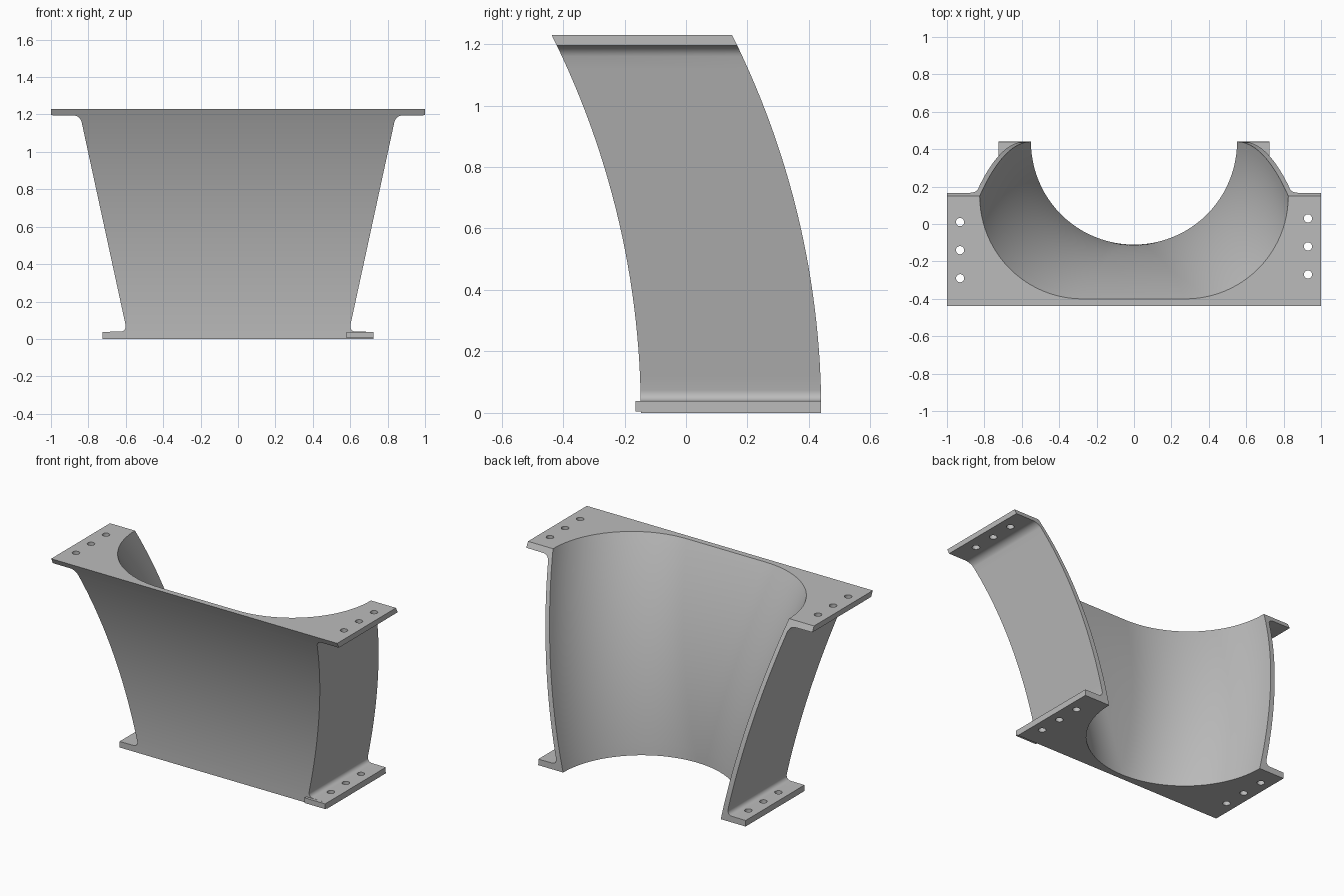
import bpy, bmesh, math
from mathutils import Matrix

cube = bpy.data.objects.get("Cube")
if cube:
    bpy.data.objects.remove(cube)

H, BEND, RI = 1.23, 2.75, 0.55      # height, bend radius, channel corner radius
TOP, BASE, FILLET = 1.196, 0.038, 0.035
ARC = 24

metal = bpy.data.materials.new("grey_metal")
metal.use_nodes = True
grey = (0.5, 0.5, 0.5, 1)
metal.diffuse_color = grey
metal.node_tree.nodes["Principled BSDF"].inputs["Base Color"].default_value = grey


def finish(bm, name):
    bmesh.ops.recalc_face_normals(bm, faces=bm.faces)
    mesh = bpy.data.meshes.new(name)
    bm.to_mesh(mesh)
    bm.free()
    mesh.materials.append(metal)
    ob = bpy.data.objects.new(name, mesh)
    bpy.context.collection.objects.link(ob)
    return ob


def wall(z):
    return 0.585 + 0.2165 * z


def lean(z):
    return BEND - math.sqrt(BEND ** 2 - z ** 2)


def section(z, w):
    """Flat-fronted outline with a round-cornered channel open to the back."""
    front, back = -0.147 - lean(z), 0.44 - lean(z)
    flat = 0.001 + 0.274 * z / H
    pts = [(w, back), (w, front), (-w, front), (-w, back)]
    for side in (-1, 1):
        for i in range(ARC + 1):
            a = math.pi / 2 * i / ARC
            if side < 0:
                pts.append((-flat - RI * math.cos(a), back - RI * math.sin(a)))
            else:
                pts.append((flat + RI * math.sin(a), back - RI * math.cos(a)))
    return [(x, y, z) for x, y in pts]


# Heights and half widths: lower flange, fillet, tapering wall, fillet, upper flange
levels = [(0, 0.725), (BASE, 0.725)]
steps = [math.pi / 2 * i / 6 for i in range(7)]
for a in steps:
    z = BASE + 0.001 + FILLET * (1 - math.cos(a))
    levels.append((z, wall(z) + FILLET * (1 - math.sin(a))))
for i in range(1, 24):
    z = BASE + FILLET + (TOP - BASE - 2 * FILLET) * i / 24
    levels.append((z, wall(z)))
for a in reversed(steps):
    z = TOP - 0.001 - FILLET * (1 - math.cos(a))
    levels.append((z, wall(z) + FILLET * (1 - math.sin(a))))
levels += [(TOP, 1.0), (H, 1.0)]

# Loft the body
bm = bmesh.new()
rings = [[bm.verts.new(p) for p in section(z, w)] for z, w in levels]
for lo, hi in zip(rings, rings[1:]):
    n = len(lo)
    for i in range(n):
        j = (i + 1) % n
        bm.faces.new((lo[i], lo[j], hi[j], hi[i]))
bm.faces.new(rings[0][::-1])
bm.faces.new(rings[-1])
body = finish(bm, "curved_bracket")

# Bolt holes: (x, first y, z), three in a row
bm = bmesh.new()
for x, y, z in ((-0.93, -0.29, 1.21), (0.93, -0.27, 1.21),
                (-0.66, 0.02, 0.0), (0.66, -0.015, 0.0)):
    for k in range(3):
        bmesh.ops.create_cone(bm, cap_ends=True, segments=20, radius1=0.022,
                              radius2=0.022, depth=0.15,
                              matrix=Matrix.Translation((x, y + 0.15 * k, z)))
cutter = finish(bm, "bolt_hole_cutter")
cutter.hide_render = True

mod = body.modifiers.new("bolt_holes", "BOOLEAN")
mod.operation = "DIFFERENCE"
mod.solver = "EXACT"
mod.object = cutter
bpy.ops.object.select_all(action="DESELECT")
bpy.context.view_layer.objects.active = body
body.select_set(True)
bpy.ops.object.modifier_apply(modifier=mod.name)
bpy.data.objects.remove(cutter)
bpy.ops.object.shade_smooth_by_angle(angle=math.radians(30))

# Small step at the front of the left lower flange
bm = bmesh.new()
bmesh.ops.create_cube(bm, size=1, matrix=Matrix.Translation((0.6525, -0.155, 0.0215))
                      @ Matrix.Diagonal((0.145, 0.02, 0.033, 1)))
finish(bm, "flange_step")
